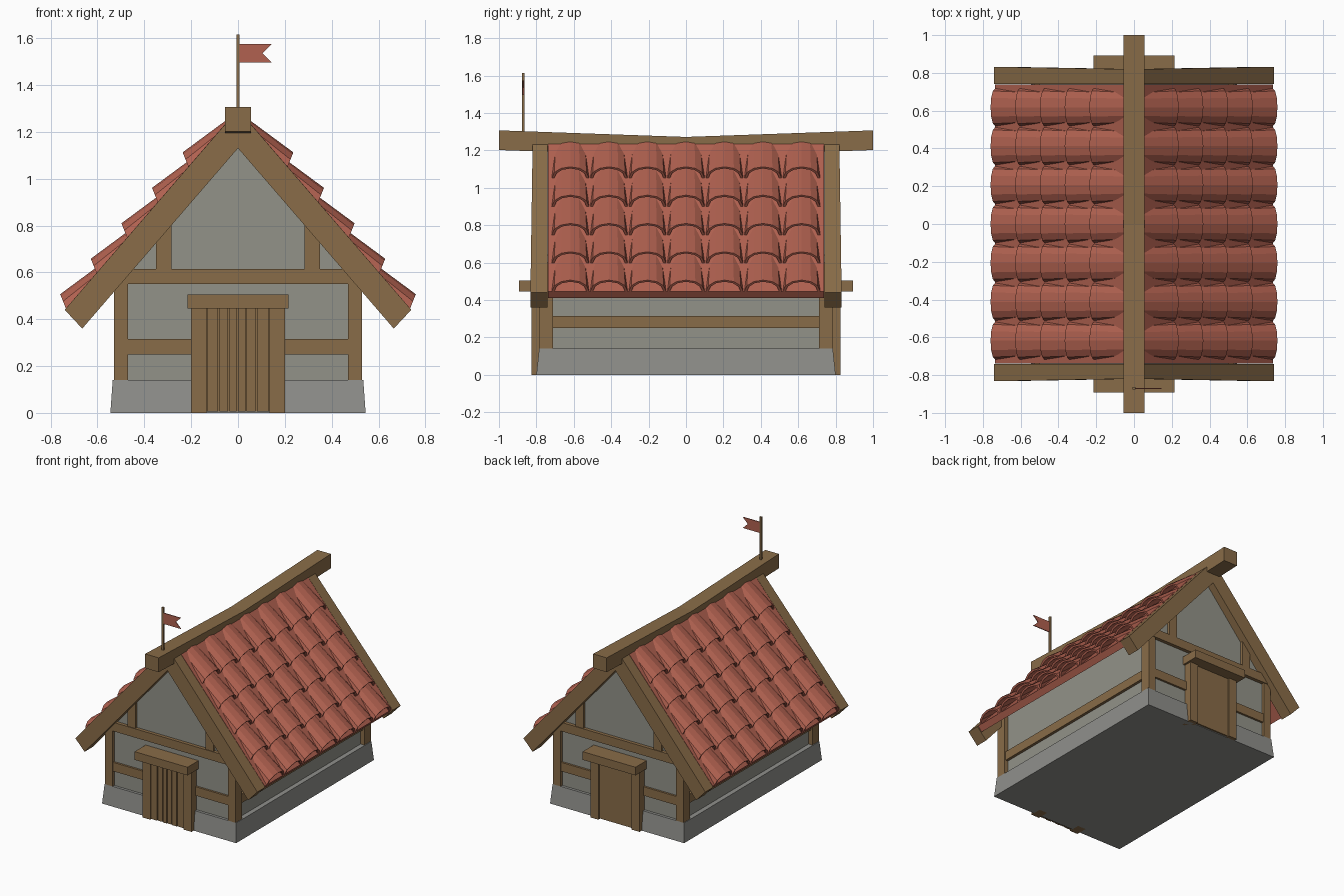
import bpy, bmesh, math
from mathutils import Vector

cube = bpy.data.objects.get("Cube")
if cube:
    bpy.data.objects.remove(cube, do_unlink=True)


def material(name, rgb):
    m = bpy.data.materials.new(name)
    m.use_nodes = True
    m.diffuse_color = (*rgb, 1)
    m.node_tree.nodes["Principled BSDF"].inputs["Base Color"].default_value = (*rgb, 1)
    return m


WOOD = material("brown wood", (0.25, 0.15, 0.065))
PLASTER = material("grey plaster", (0.29, 0.29, 0.25))
STONE = material("grey stone", (0.275, 0.275, 0.26))
RED = material("red clay", (0.44, 0.12, 0.08))


def finish(name, bm, mat):
    bmesh.ops.recalc_face_normals(bm, faces=bm.faces)
    mesh = bpy.data.meshes.new(name)
    bm.to_mesh(mesh)
    bm.free()
    mesh.materials.append(mat)
    ob = bpy.data.objects.new(name, mesh)
    bpy.context.collection.objects.link(ob)
    return ob


def loft(bm, a, b):
    """Closed solid between two matching rings of points."""
    va, vb = [bm.verts.new(p) for p in a], [bm.verts.new(p) for p in b]
    n = len(va)
    for i in range(n):
        j = (i + 1) % n
        bm.faces.new((va[i], va[j], vb[j], vb[i]))
    bm.faces.new(va)
    bm.faces.new(vb)


def prism(name, profile, y0, y1, mat):
    """Extrude an (x, z) profile along y."""
    bm = bmesh.new()
    loft(bm, [(x, y0, z) for x, z in profile], [(x, y1, z) for x, z in profile])
    return finish(name, bm, mat)


def box(name, x0, x1, y0, y1, z0, z1, mat=WOOD):
    return prism(name, [(x0, z0), (x1, z0), (x1, z1), (x0, z1)], min(y0, y1), max(y0, y1), mat)


def rect(x, y, z):
    return [(-x, -y, z), (x, -y, z), (x, y, z), (-x, y, z)]


# Tapered stone base and plastered walls with gables
bm = bmesh.new()
loft(bm, rect(0.545, 0.80, 0), rect(0.535, 0.785, 0.14))
finish("stone_base", bm, STONE)
prism("walls", [(-0.5, 0.1), (0.5, 0.1), (0.5, 0.64), (0, 1.215), (-0.5, 0.64)], -0.765, 0.765, PLASTER)

# Timber frame on both gable ends
for end, s in (("front", -1), ("back", 1)):
    box(end + "_tie_beam", -0.53, 0.53, s * 0.74, s * 0.79, 0.55, 0.615)
    for side, m in (("left", 1), ("right", -1)):
        tag = f"{end}_{side}_"
        xs = lambda a, b: sorted((m * a, m * b))
        box(tag + "corner_post", *xs(0.47, 0.53), s * 0.71, s * 0.785, 0.13, 0.6)
        box(tag + "gable_post", *xs(0.285, 0.35), s * 0.74, s * 0.785, 0.6, 0.86)
        box(tag + "rail", *xs(0.19, 0.48), s * 0.74, s * 0.78, 0.25, 0.315)
        box(tag + "door_post", *xs(0.135, 0.2), s * 0.74, s * 0.825, 0, 0.45)

        # Bargeboard, flaring slightly at the eave
        board = [(0, 1.13), (0, 1.238), (0.05, 1.238), (0.74, 0.44), (0.665, 0.36)]
        ob = prism(tag + "bargeboard", [(m * x, z) for x, z in board], s * 0.74, s * 0.82, WOOD)
        for v in ob.data.vertices:
            if v.co.z < 0.5:
                v.co.y += 0.012 if abs(v.co.y) > 0.8 and s > 0 else 0
                v.co.y -= 0.012 if abs(v.co.y) > 0.8 and s < 0 else 0
    box(end + "_lintel", -0.215, 0.215, s * 0.75, s * 0.893, 0.445, 0.505)

# Front door of uneven planks, back door of one panel
box("front_door_backing", -0.135, 0.135, -0.80, -0.74, 0.005, 0.445)
cuts = [-0.135, -0.082, -0.04, -0.004, 0.034, 0.078, 0.135]
for i, (a, b) in enumerate(zip(cuts, cuts[1:])):
    box(f"front_door_plank_{i}", a + 0.003, b - 0.003, -0.82 + 0.004 * (i % 2), -0.75, 0.005, 0.445)
box("back_door_panel", -0.135, 0.135, 0.74, 0.812, 0.005, 0.445)

# Side rails
for side, m in (("left", 1), ("right", -1)):
    x0, x1 = sorted((m * 0.48, m * 0.52))
    box(side + "_side_rail", x0, x1, -0.72, 0.72, 0.25, 0.315)

# Roof boards and arched tiles
DOWN, OUT = Vector((0.654, 0, -0.757)), Vector((0.757, 0, 0.654))
APEX = Vector((0, 0, 1.297))


def arch(u, y, m, half, height, lift, lean):
    """Ring outlining a thin arched tile end at distance u down the slope."""
    steps = [math.pi * i / 6 for i in range(7)]
    ring = []
    for shrink, angles in ((0, steps), (0.014, steps[::-1])):
        for t in angles:
            p = APEX + DOWN * (u - lean * math.sin(t))
            p += OUT * (lift + (height - shrink) * math.sin(t))
            ring.append((m * p.x, y + (half - shrink) * math.cos(t), p.z))
    return ring


for side, m in (("left", 1), ("right", -1)):
    slab = [(0, 1.226), (0, 1.239), (0.05, 1.239), (0.735, 0.446), (0.705, 0.41)]
    prism(side + "_roof_board", [(m * x, z) for x, z in slab], -0.738, 0.738, RED)
    bm = bmesh.new()
    for row in range(5):
        u = 1.124 - 0.2 * row
        for col in range(-3, 4):
            y = col * 0.206
            loft(bm, arch(u, y, m, 0.1, 0.058, 0, 0.03),
                 arch(u - 0.255, y, m, 0.09, 0.045, -0.04, 0.01))
    finish(side + "_roof_tiles", bm, RED)

# Sagging ridge beam
for end, s in (("front", -1), ("back", 1)):
    bm = bmesh.new()
    ring = lambda y, z: [(-0.055, y, z - 0.105), (0.055, y, z - 0.105), (0.055, y, z), (-0.055, y, z)]
    loft(bm, ring(0, 1.272), ring(s, 1.307))
    finish(end + "_ridge_beam", bm, WOOD)

# Flagpole and swallow-tailed flag
box("flagpole", -0.007, 0.007, -0.877, -0.863, 1.28, 1.615)
prism("flag", [(0.005, 1.495), (0.145, 1.495), (0.105, 1.535), (0.145, 1.575), (0.005, 1.575)],
      -0.873, -0.867, RED)
